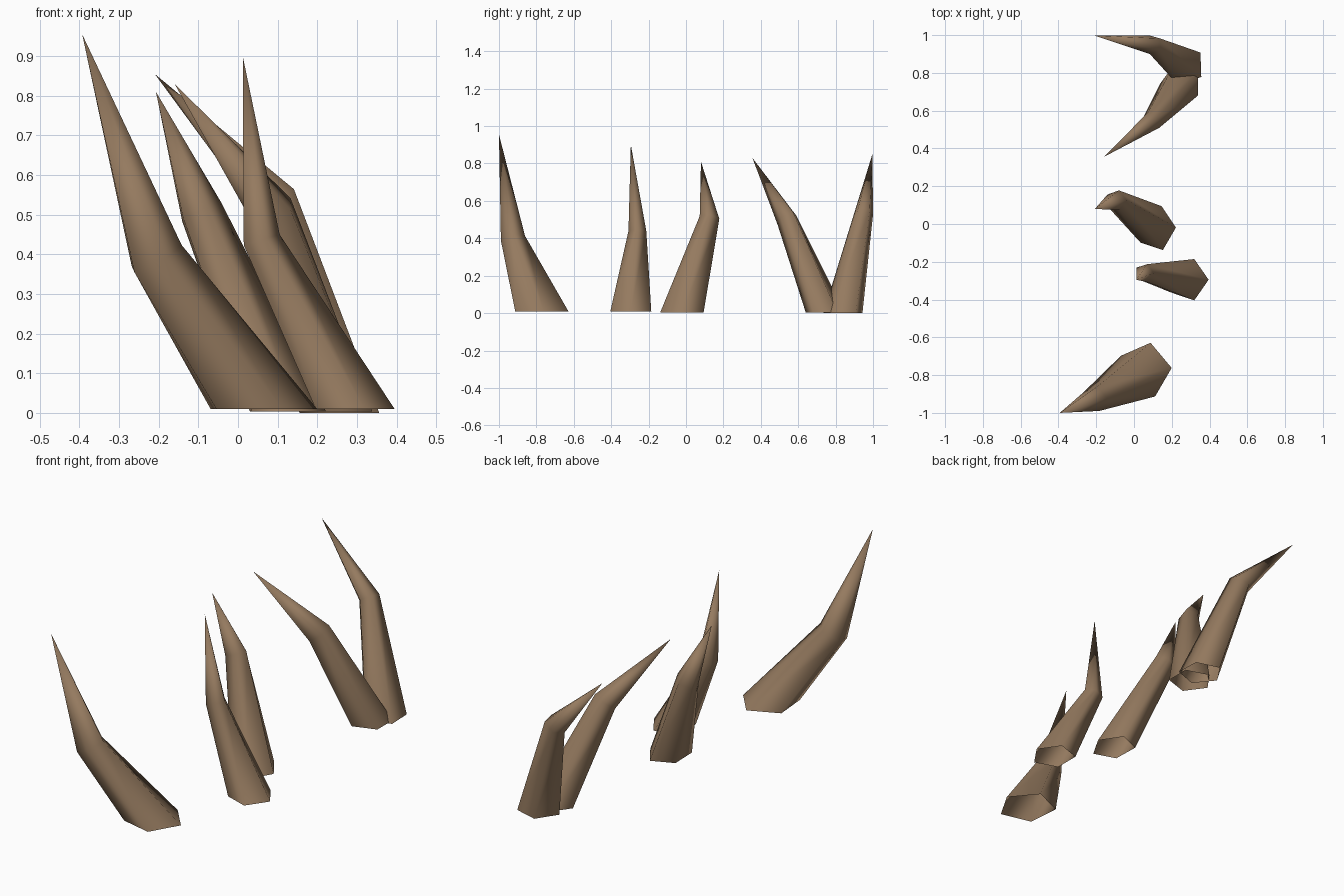
import bpy, bmesh, math
from mathutils import Vector

if "Cube" in bpy.data.objects:
    bpy.data.objects.remove(bpy.data.objects["Cube"])

horn = bpy.data.materials.new("horn brown")
horn.diffuse_color = (0.30, 0.195, 0.115, 1)
horn.use_nodes = True
horn.node_tree.nodes["Principled BSDF"].inputs["Base Color"].default_value = horn.diffuse_color

SIDES = 5


def spike(name, base, base_r, phase, mid, mid_r, tip):
    """Bent five-sided spike: flat open base, tilted middle ring, pointed tip."""
    base, mid, tip = Vector(base), Vector(mid), Vector(tip)
    axis = (tip - base).normalized()
    bm = bmesh.new()
    lower, upper = [], []
    for i in range(SIDES):
        a = math.radians(phase) + i * math.tau / SIDES
        d = Vector((math.cos(a), math.sin(a), 0))
        lower.append(bm.verts.new(base + Vector((d.x * base_r[0], d.y * base_r[1], 0))))
        # middle ring lies square to the overall lean
        o = d * mid_r
        o.z = -(o.x * axis.x + o.y * axis.y) / axis.z
        upper.append(bm.verts.new(mid + o))
    top = bm.verts.new(tip)
    for i in range(SIDES):
        j = (i + 1) % SIDES
        bm.faces.new((lower[i], lower[j], upper[j], upper[i]))
        bm.faces.new((upper[i], upper[j], top))
    for f in bm.faces:
        f.smooth = True
    me = bpy.data.meshes.new(name)
    bm.to_mesh(me)
    bm.free()
    me.materials.append(horn)
    bpy.context.collection.objects.link(bpy.data.objects.new(name, me))


# Row of five spikes, front to back
spike("front_spike", (0.055, -0.775, 0.01), (0.145, 0.15), 5,
      (-0.21, -0.927, 0.39), 0.068, (-0.393, -1.0, 0.955))
spike("second_spike", (0.285, -0.295, 0.01), (0.11, 0.115), 0,
      (0.055, -0.26, 0.435), 0.05, (0.012, -0.295, 0.90))
spike("middle_spike", (0.117, -0.023, 0.004), (0.105, 0.122), 2,
      (-0.095, 0.125, 0.505), 0.055, (-0.207, 0.08, 0.81))
spike("fourth_spike", (0.25, 0.745, 0.003), (0.11, 0.11), 36,
      (0.09, 0.54, 0.505), 0.053, (-0.16, 0.355, 0.83))
spike("back_spike", (0.265, 0.84, 0.0), (0.11, 0.11), 38,
      (0.098, 0.95, 0.535), 0.052, (-0.21, 0.998, 0.855))
